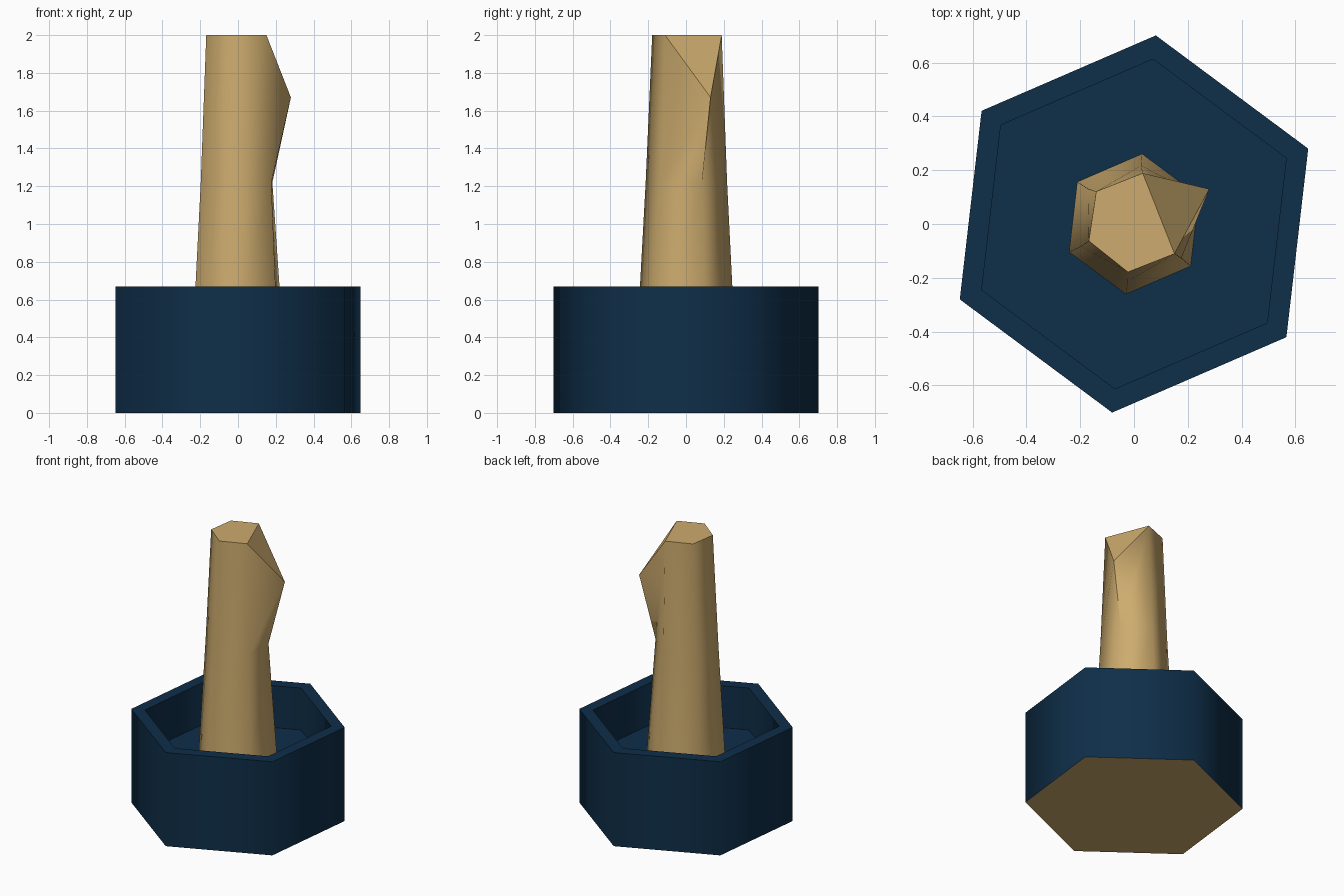
import bpy, bmesh, math
from mathutils import Vector

if "Cube" in bpy.data.objects:
    bpy.data.objects.remove(bpy.data.objects["Cube"])


def material(name, rgb):
    m = bpy.data.materials.new(name)
    m.diffuse_color = (*rgb, 1)
    m.use_nodes = True
    m.node_tree.nodes["Principled BSDF"].inputs["Base Color"].default_value = m.diffuse_color
    return m


BLUE = material("dark blue", (0.0045, 0.0275, 0.066))
TAN = material("tan wood", (0.61, 0.41, 0.156))


def hexagon(bm, radius, z, turn, centre=(0, 0)):
    """Six vertices, counter-clockwise seen from above."""
    return [bm.verts.new((centre[0] + radius * math.cos(math.radians(turn + 60 * i)),
                          centre[1] + radius * math.sin(math.radians(turn + 60 * i)), z))
            for i in range(6)]


def bridge(bm, low, high):
    for i in range(6):
        j = (i + 1) % 6
        bm.faces.new((low[i], low[j], high[j], high[i]))


def finish(bm, name, mats):
    bmesh.ops.recalc_face_normals(bm, faces=bm.faces)
    mesh = bpy.data.meshes.new(name)
    bm.to_mesh(mesh)
    bm.free()
    for m in mats:
        mesh.materials.append(m)
    obj = bpy.data.objects.new(name, mesh)
    bpy.context.collection.objects.link(obj)
    return obj


FLOOR, RIM = 0.37, 0.67

# Hexagonal pot: outer wall, rim, inner wall, floor; tan underside
bm = bmesh.new()
rings = [hexagon(bm, r, z, 23.4) for r, z in
         ((0.706, 0), (0.706, RIM), (0.617, RIM), (0.617, FLOOR))]
for low, high in zip(rings, rings[1:]):
    bridge(bm, low, high)
bm.faces.new(rings[3])
base = bm.faces.new(rings[0][::-1])
base.material_index = 1
bm.normal_update()
for f in bm.faces:
    f.smooth = abs(f.normal.z) < 0.5
for e in bm.edges:
    e.smooth = all(f.smooth for f in e.link_faces)
finish(bm, "pot", [BLUE, TAN])

# Tapered hexagonal post with one corner pulled out and down into a spur
bm = bmesh.new()
foot = hexagon(bm, 0.262, FLOOR, 23.4)
waist = hexagon(bm, 0.217, 1.22, 23.4, (0.002, 0.002))
top = hexagon(bm, 0.186, 2.0, 21.5, (0.005, 0.005))
top[0].co = Vector((0.28, 0.13, 1.67))
waist[0].co = Vector((0.182, 0.085, 1.22))
bridge(bm, foot, waist)
bridge(bm, waist, top)
flat = [bm.faces.new(top[1:]), bm.faces.new((top[0], top[1], top[5])),
        bm.faces.new(foot[::-1])]
for f in bm.faces:
    f.smooth = f not in flat
for e in bm.edges:
    e.smooth = all(f.smooth for f in e.link_faces)
bm.edges.get((waist[0], top[0])).smooth = False
finish(bm, "post", [TAN])
